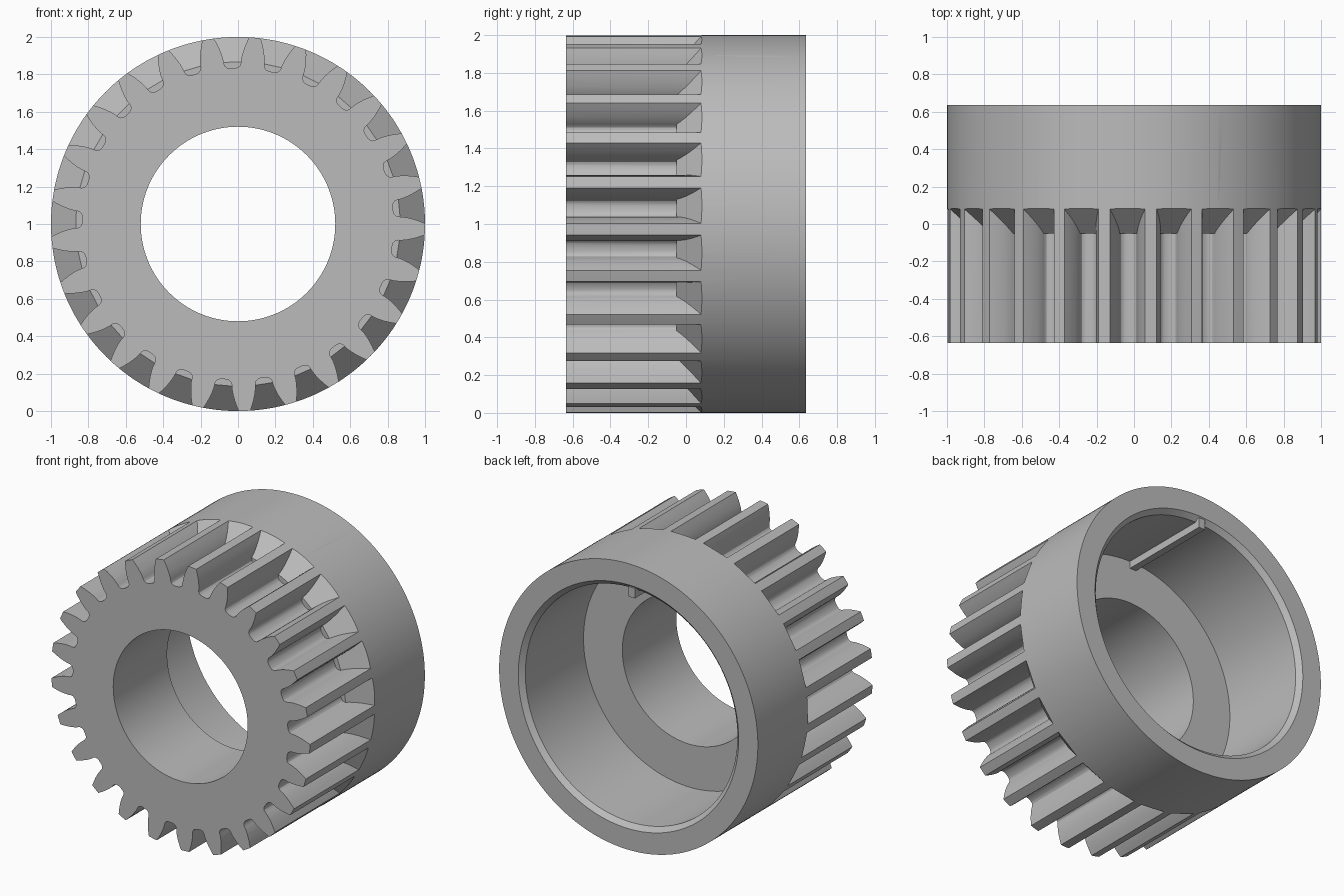
import bpy, bmesh, math
from mathutils import Matrix

if "Cube" in bpy.data.objects:
    bpy.data.objects.remove(bpy.data.objects["Cube"], do_unlink=True)

TEETH = 25
SEGMENTS = 200
HALF = 0.635          # half of the length along y
FLOOR = -0.04         # depth of the rear counterbore
GAP_ANGLE = 92        # direction of the first tooth gap

steel = bpy.data.materials.new("grey_steel")
steel.use_nodes = True
grey = (0.5, 0.5, 0.5, 1)
steel.diffuse_color = grey
steel.node_tree.nodes["Principled BSDF"].inputs["Base Color"].default_value = grey


def make_object(name, bm):
    bmesh.ops.recalc_face_normals(bm, faces=bm.faces)
    mesh = bpy.data.meshes.new(name)
    bm.to_mesh(mesh)
    bm.free()
    mesh.materials.append(steel)
    obj = bpy.data.objects.new(name, mesh)
    bpy.context.collection.objects.link(obj)
    return obj


def lathe(name, profile):
    """Turn a closed (radius, y) profile about the y axis at z = 1."""
    bm = bmesh.new()
    rings = []
    for k in range(SEGMENTS):
        a = math.radians(GAP_ANGLE) + math.tau * k / SEGMENTS
        rings.append([bm.verts.new((r * math.cos(a), y, 1 + r * math.sin(a)))
                      for r, y in profile])
    n = len(profile)
    for k, ring in enumerate(rings):
        nxt = rings[(k + 1) % SEGMENTS]
        for i in range(n):
            j = (i + 1) % n
            bm.faces.new((ring[i], ring[j], nxt[j], nxt[i]))
    return make_object(name, bm)


def add_gap(bm, angle):
    """One tooth gap with a rounded root and a sloping run-out."""
    levels = [(0.833, 0.015), (0.837, 0.029), (0.846, 0.04), (0.858, 0.045),
              (0.866, 0.046), (0.885, 0.049), (0.91, 0.056), (0.94, 0.067),
              (0.97, 0.081), (1.0, 0.097), (1.04, 0.121)]
    turn = Matrix.Translation((0, 0, 1)) @ Matrix.Rotation(-angle, 4, 'Y')
    rows = []
    for r, w in levels:
        end = -0.05 + max(0, r - 0.866)
        corners = [(r, -0.8, -w), (r, -0.8, w), (r, end, w), (r, end, -w)]
        rows.append([bm.verts.new(c) for c in corners])
    for low, high in zip(rows, rows[1:]):
        for i in range(4):
            j = (i + 1) % 4
            bm.faces.new((low[i], low[j], high[j], high[i]))
    bm.faces.new(rows[0])
    bm.faces.new(rows[-1])
    bmesh.ops.transform(bm, matrix=turn, verts=[v for row in rows for v in row])


# Turned body: narrow front bore, wide rear counterbore with chamfered mouth
gear = lathe("gear_body", [(0.52, -HALF), (1, -HALF), (1, HALF), (0.852, HALF),
                           (0.82, HALF - 0.032), (0.82, FLOOR), (0.52, FLOOR)])

# Cut the gaps between the teeth
bm = bmesh.new()
for t in range(TEETH):
    add_gap(bm, math.radians(GAP_ANGLE) + math.tau * t / TEETH)
cutter = make_object("gap_cutter", bm)
cutter.hide_render = True
cut = gear.modifiers.new("gaps", 'BOOLEAN')
cut.operation = 'DIFFERENCE'
cut.solver = 'EXACT'
cut.object = cutter
bpy.ops.object.select_all(action='DESELECT')
gear.select_set(True)
bpy.context.view_layer.objects.active = gear
bpy.ops.object.modifier_apply(modifier=cut.name)
bpy.data.objects.remove(cutter, do_unlink=True)
bpy.ops.object.shade_smooth_by_angle(angle=math.radians(25))

# Key rib along the top of the counterbore
bm = bmesh.new()
length = HALF - FLOOR
place = Matrix.Translation((-0.025, (HALF + FLOOR) / 2, 1.805))
bmesh.ops.create_cube(bm, size=1, matrix=place @ Matrix.Diagonal((0.05, length, 0.07, 1)))
make_object("key_rib", bm)
